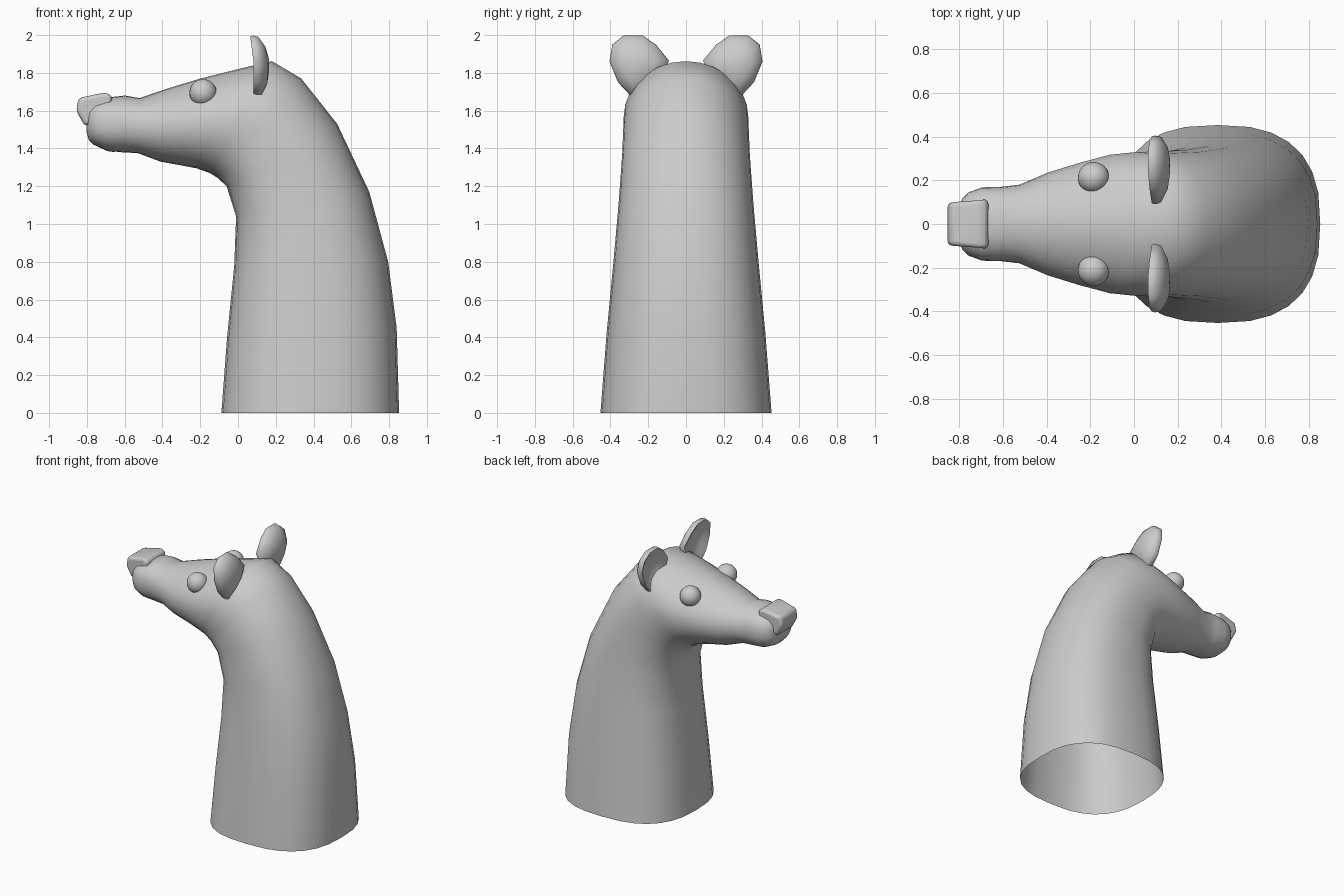
import bpy, bmesh, math
from mathutils import Vector

if "Cube" in bpy.data.objects:
    bpy.data.objects.remove(bpy.data.objects["Cube"])

def make_object(name, bm, angle=50):
    bmesh.ops.recalc_face_normals(bm, faces=bm.faces)
    me = bpy.data.meshes.new(name)
    bm.to_mesh(me)
    bm.free()
    ob = bpy.data.objects.new(name, me)
    bpy.context.collection.objects.link(ob)
    bpy.ops.object.select_all(action='DESELECT')
    ob.select_set(True)
    bpy.context.view_layer.objects.active = ob
    bpy.ops.object.shade_smooth_by_angle(angle=math.radians(angle))
    return ob

def bridge(bm, a, b):
    n = len(a)
    for i in range(n):
        j = (i + 1) % n
        bm.faces.new((a[i], a[j], b[j], b[i]))

def spow(v, p):
    return math.copysign(abs(v) ** p, v)

# Neck and head: loft of rings (throat x, z, crown x, z, half width, throat squareness, crown squareness)
rings = [
    (-.088, 0, .853, 0, .453, 2.6, 2.6), (-.058, .4, .84, .45, .42, 2.6, 2.5),
    (-.02, .78, .795, .8, .385, 2.6, 2.4), (-.01, 1.04, .695, 1.17, .357, 2.5, 2.3),
    (-.06, 1.2, .525, 1.53, .338, 2.4, 2.15), (-.11, 1.245, .335, 1.77, .332, 2.3, 2.05),
    (-.15, 1.27, .18, 1.862, .33, 2.2, 2), (-.22, 1.295, 0, 1.82, .317, 2.1, 1.9),
    (-.30, 1.31, -.2, 1.77, .28, 2, 1.85), (-.41, 1.33, -.38, 1.715, .235, 2, 1.95),
    (-.53, 1.375, -.52, 1.667, .18, 2.1, 2.1), (-.62, 1.38, -.60, 1.68, .17, 2.2, 2.2),
    (-.70, 1.39, -.69, 1.67, .168, 2.3, 2.3), (-.765, 1.42, -.75, 1.655, .145, 2.4, 2.3),
    (-.79, 1.445, -.785, 1.63, .115, 2.4, 2.3), (-.803, 1.49, -.803, 1.585, .06, 2, 2)]
SEG = 28
bm = bmesh.new()
prev = None
for tx, tz, cx, cz, w, n, m in rings:
    mid = Vector(((tx + cx) / 2, 0, (tz + cz) / 2))
    half = Vector((cx, 0, cz)) - mid
    loop = []
    for i in range(SEG):
        a = 2 * math.pi * i / SEG
        c, s = math.cos(a), math.sin(a)
        e = 2 / (m if c > 0 else n)
        loop.append(bm.verts.new(mid + half * spow(c, e) + Vector((0, w * spow(s, e), 0))))
    if prev:
        bridge(bm, prev, loop)
    prev = loop
bm.faces.new(prev)
make_object("neck_and_head", bm)

# Nose pad: wedge profile extruded across y, narrower at the tip, bevelled
profile = [(-.81, 1.515), (-.857, 1.60), (-.845, 1.667), (-.70, 1.697), (-.663, 1.675), (-.68, 1.60)]
bm = bmesh.new()
sides = [[bm.verts.new((x, s * (.112 if x > -.75 else .098), z)) for x, z in profile]
         for s in (-1, 1)]
bridge(bm, *sides)
for s in sides:
    bm.faces.new(s)
nose = make_object("nose", bm)
bev = nose.modifiers.new("round", 'BEVEL')
bev.width = .035
bev.segments = 4

# Cupped ears: layers of one outline, back shell, rim, then hollow
outline = [(.29, 1.675), (.36, 1.75), (.405, 1.86), (.39, 1.95), (.33, 1.998),
           (.23, 1.998), (.16, 1.95), (.09, 1.865), (.13, 1.77), (.22, 1.70)]
layers = [(.2, .118), (.6, .108), (.88, .085), (.97, .082), (1, .098), (.95, .125), (.6, .155), (.2, .165)]
for side, label in ((-1, "right"), (1, "left")):
    bm = bmesh.new()
    cy, cz = .27, 1.85
    prev = None
    for k, x in layers:
        loop = []
        for y, z in outline:
            pz = cz + (z - cz) * k
            lean = -.018 * max(0, pz - 1.86) / .14
            loop.append(bm.verts.new((x + lean, side * (cy + (y - cy) * k), pz)))
        if prev:
            bridge(bm, prev, loop)
        else:
            bm.faces.new(loop)
        prev = loop
    bm.faces.new(prev)
    make_object("ear_" + label, bm, 80)

    # Eyes
    bm = bmesh.new()
    bmesh.ops.create_uvsphere(bm, u_segments=24, v_segments=16, radius=.072)
    bmesh.ops.translate(bm, verts=bm.verts, vec=(-.185, side * .212, 1.695))
    make_object("eye_" + label, bm)

# Small lip under the chin
bm = bmesh.new()
bmesh.ops.create_uvsphere(bm, u_segments=16, v_segments=8, radius=1)
bmesh.ops.scale(bm, verts=bm.verts, vec=(.05, .06, .018))
bmesh.ops.translate(bm, verts=bm.verts, vec=(-.66, 0, 1.4))
make_object("lower_lip", bm)
